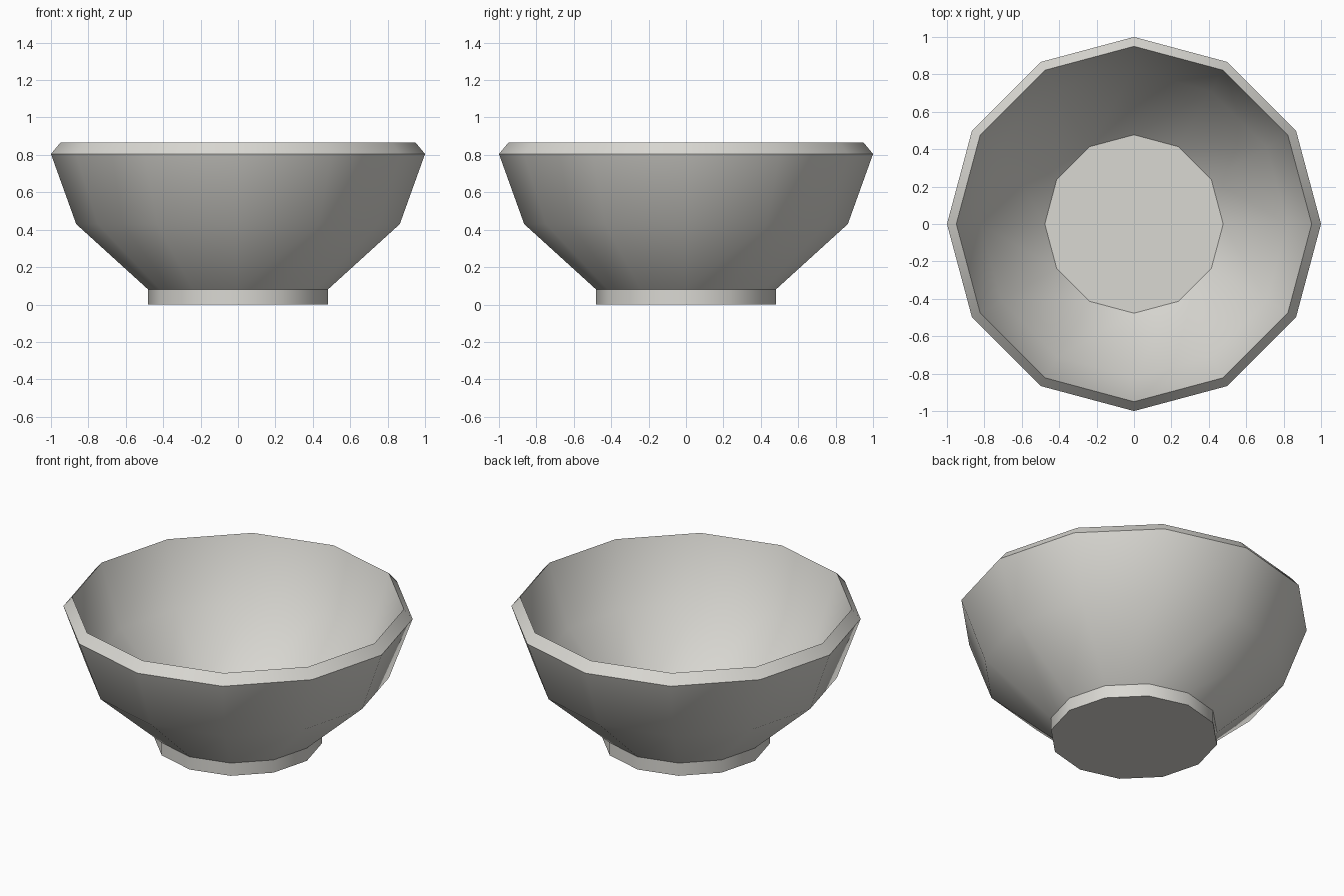
import bpy, bmesh, math

if "Cube" in bpy.data.objects:
    bpy.data.objects.remove(bpy.data.objects["Cube"])

SIDES = 12

clay = bpy.data.materials.new("pale_stoneware")
clay.diffuse_color = (0.70, 0.69, 0.65, 1)
clay.use_nodes = True
clay.node_tree.nodes["Principled BSDF"].inputs["Base Color"].default_value = clay.diffuse_color

# Profile (radius, height): foot, outer wall, slanted rim, inner wall, inner floor
profile = [(0.48, 0.0), (0.48, 0.08), (0.865, 0.43), (1.0, 0.805),
           (0.95, 0.865), (0.82, 0.485), (0.477, 0.14)]

bm = bmesh.new()
rings = []
for r, z in profile:
    rings.append([bm.verts.new((r * math.cos(2 * math.pi * i / SIDES),
                                r * math.sin(2 * math.pi * i / SIDES), z))
                  for i in range(SIDES)])

# Walls between neighbouring rings
for low, high in zip(rings, rings[1:]):
    for i in range(SIDES):
        j = (i + 1) % SIDES
        bm.faces.new((low[i], low[j], high[j], high[i]))

# Underside and inner floor
bm.faces.new(rings[0][::-1])
bm.faces.new(rings[-1])

mesh = bpy.data.meshes.new("bowl")
bm.to_mesh(mesh)
bm.free()
mesh.materials.append(clay)
bowl = bpy.data.objects.new("bowl", mesh)
bpy.context.collection.objects.link(bowl)

# Smooth around the wall, sharp at foot, rim and floor
bpy.context.view_layer.objects.active = bowl
bowl.select_set(True)
bpy.ops.object.shade_smooth_by_angle(angle=math.radians(35))
